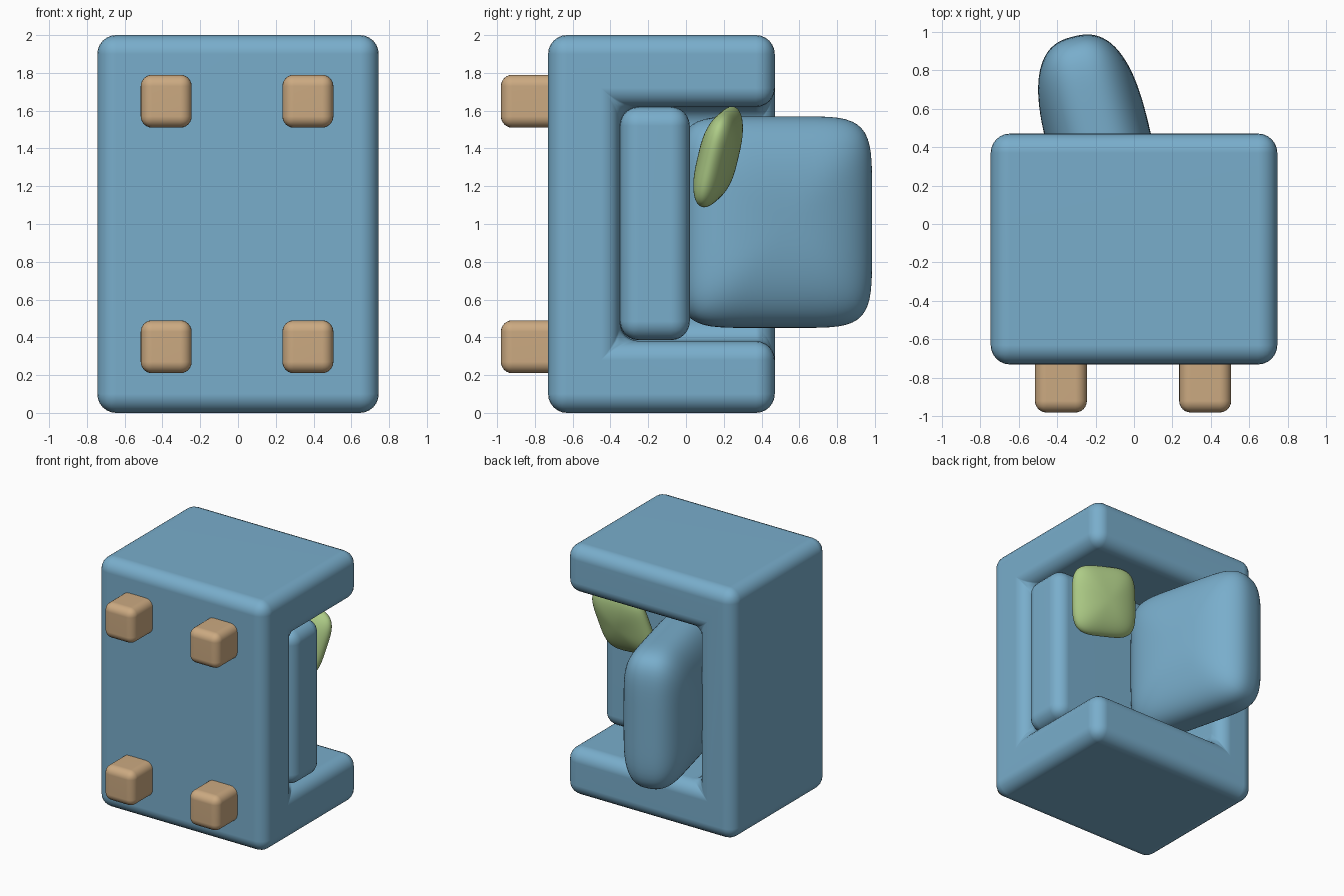
import bpy, bmesh
from math import radians
from mathutils import Vector, Matrix

if "Cube" in bpy.data.objects:
    bpy.data.objects.remove(bpy.data.objects["Cube"])


def material(name, colour):
    m = bpy.data.materials.new(name)
    m.diffuse_color = (*colour, 1)
    m.use_nodes = True
    m.node_tree.nodes["Principled BSDF"].inputs["Base Color"].default_value = m.diffuse_color
    return m


BLUE = material("blue fabric", (0.19, 0.42, 0.60))
WOOD = material("tan wood", (0.60, 0.40, 0.22))
GREEN = material("green fabric", (0.42, 0.60, 0.24))


def add(name, bm, mat):
    mesh = bpy.data.meshes.new(name)
    for f in bm.faces:
        f.smooth = True
    bm.to_mesh(mesh)
    bm.free()
    ob = bpy.data.objects.new(name, mesh)
    bpy.context.collection.objects.link(ob)
    if mat:
        mesh.materials.append(mat)
    return ob


def box(name, lo, hi, mat):
    lo, hi = Vector(lo), Vector(hi)
    bm = bmesh.new()
    bmesh.ops.create_cube(bm, size=1)
    for v in bm.verts:
        v.co = (lo + hi) / 2 + v.co * (hi - lo)
    return add(name, bm, mat)


def round_edges(ob, width):
    b = ob.modifiers.new("round", 'BEVEL')
    b.width, b.segments, b.limit_method = width, 6, 'ANGLE'
    ob.modifiers.new("normals", 'WEIGHTED_NORMAL')


def cushion(name, centre, half, thin, p, q, rot, mat):
    """Puffed block: exponent p in the face plane, q across the thin axis."""
    bm = bmesh.new()
    bmesh.ops.create_cube(bm, size=2)
    bmesh.ops.subdivide_edges(bm, edges=bm.edges[:], cuts=23, use_grid_fill=True)
    a, b = [i for i in range(3) if i != thin]
    for v in bm.verts:
        c = [abs(k) for k in v.co]
        flat = (c[a] ** p + c[b] ** p) ** (1 / p)
        r = (flat ** q + c[thin] ** q) ** (1 / q)
        v.co = Vector(centre) + rot @ Vector([v.co[i] / r * half[i] for i in range(3)])
    return add(name, bm, mat)


# Chair shell: back wall, two arms and base around one open recess
body = box("chair_body", (-0.745, -0.73, 0), (0.745, 0.47, 2), BLUE)
cutter = box("recess_cutter", (-0.42, -0.35, 0.38), (1.2, 1, 1.62), None)
cutter.hide_render = True
cutter.hide_viewport = True
cut = body.modifiers.new("recess", 'BOOLEAN')
cut.object, cut.operation, cut.solver = cutter, 'DIFFERENCE', 'EXACT'
round_edges(body, 0.1)

# Seat cushion
seat = box("seat_cushion", (-0.45, -0.35, 0.385), (0.735, 0.02, 1.62), BLUE)
round_edges(seat, 0.1)

# Legs
for i, x in enumerate((-0.38, 0.37)):
    for j, z in enumerate((0.35, 1.65)):
        leg = box(f"leg_{i}{j}", (x - 0.135, -0.98, z - 0.14),
                  (x + 0.135, -0.6, z + 0.14), WOOD)
        round_edges(leg, 0.06)

# Leaning back cushion
cushion("back_cushion", (-0.19, 0.47, 1.01), (0.27, 0.52, 0.56), 0, 6, 2.6,
        Matrix.Rotation(radians(14), 3, 'Z'), BLUE)

# Small throw pillow leaning on the arm
tilt = (Matrix.Rotation(radians(-15), 3, 'X') @ Matrix.Rotation(radians(-8), 3, 'Z')
        @ Matrix.Rotation(radians(12), 3, 'Y'))
cushion("throw_pillow", (0.43, 0.17, 1.355), (0.26, 0.1, 0.26), 1, 4, 2, tilt, GREEN)
